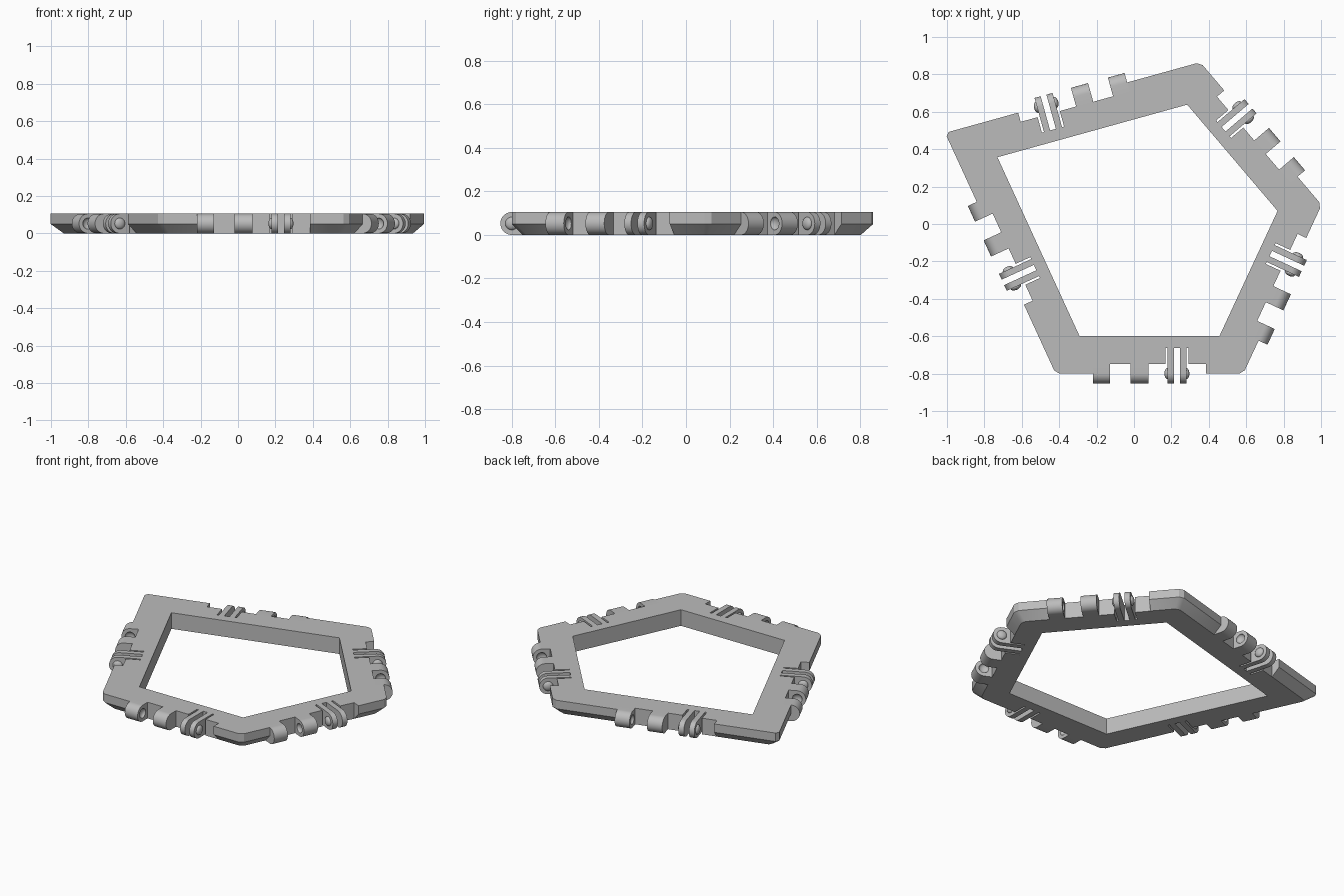
import bpy, bmesh, math
from mathutils import Matrix, Vector

if "Cube" in bpy.data.objects:
    bpy.data.objects.remove(bpy.data.objects["Cube"])

H = 0.105            # frame thickness
R = H / 2            # knuckle radius
NOTCH = 0.051        # depth of the hinge recess
CLIP = 0.147         # clip centre along each edge
CORNERS = [Vector(p) for p in ((-0.419, -0.80), (0.584, -0.80), (1.003, 0.102),
                               (0.354, 0.865), (-1.01, 0.487))]

grey = bpy.data.materials.new("plain grey")
grey.use_nodes = True
grey.diffuse_color = (0.5, 0.5, 0.5, 1)
grey.node_tree.nodes["Principled BSDF"].inputs["Base Color"].default_value = grey.diffuse_color


def finish(bm, name):
    bmesh.ops.recalc_face_normals(bm, faces=bm.faces)
    mesh = bpy.data.meshes.new(name)
    bm.to_mesh(mesh)
    bm.free()
    mesh.materials.append(grey)
    obj = bpy.data.objects.new(name, mesh)
    bpy.context.collection.objects.link(obj)
    return obj


def activate(obj):
    bpy.ops.object.select_all(action='DESELECT')
    obj.select_set(True)
    bpy.context.view_layer.objects.active = obj


def cut(obj, cutter):
    cutter.hide_render = True
    mod = obj.modifiers.new("cut", 'BOOLEAN')
    mod.operation, mod.solver, mod.object = 'DIFFERENCE', 'EXACT', cutter
    activate(obj)
    bpy.ops.object.modifier_apply(modifier=mod.name)
    bpy.data.objects.remove(cutter)


def smooth(obj):
    activate(obj)
    bpy.ops.object.shade_smooth_by_angle(angle=math.radians(30))


def offset(points, d):
    """Move every side of the polygon inward by d."""
    out = []
    for i, p in enumerate(points):
        a = (p - points[i - 1]).normalized()
        b = (points[(i + 1) % len(points)] - p).normalized()
        out.append(p + (b - a) * d / (a.x * b.y - a.y * b.x))
    return out


def clip_corners(points, d):
    out = []
    for i, p in enumerate(points):
        for q in (points[i - 1], points[(i + 1) % len(points)]):
            out.append(p + (q - p).normalized() * d)
    return out


def solid(name, loops):
    """Stack outlines, given as (points, z), into a closed solid."""
    bm = bmesh.new()
    rings = [[bm.verts.new((p.x, p.y, z)) for p in pts] for pts, z in loops]
    for low, high in zip(rings, rings[1:]):
        for i in range(len(low)):
            bm.faces.new((low[i - 1], low[i], high[i], high[i - 1]))
    bm.faces.new(rings[0])
    bm.faces.new(rings[-1])
    return finish(bm, name)


# One placement per side: x along the edge, y inward, z up
edges = []
for i, p in enumerate(CORNERS):
    q = CORNERS[(i + 1) % len(CORNERS)]
    d = q - p
    mid = (p + q) / 2
    edges.append(Matrix.Translation((mid.x, mid.y, 0)) @ Matrix.Rotation(math.atan2(d.y, d.x), 4, 'Z'))


def cutter_boxes(name, spans, depth):
    bm = bmesh.new()
    for m in edges:
        for a, b in spans:
            t = Matrix.Translation(((a + b) / 2, depth / 2 - 0.05, R))
            s = Matrix.Diagonal((b - a, depth + 0.1, 0.3, 1))
            bmesh.ops.create_cube(bm, size=1, matrix=m @ t @ s)
    return finish(bm, name)


# Frame with an undercut rim, a pentagonal opening, and hinge recesses and slots
rim = clip_corners(CORNERS, 0.02)
foot = clip_corners(offset(CORNERS, 0.05), 0.02)
frame = solid("frame", [(foot, 0), (rim, 0.05), (rim, H)])
inner = offset(CORNERS, 0.2)
cut(frame, solid("opening_cutter", [(inner, -0.1), (inner, 0.2)]))
cut(frame, cutter_boxes("recess_cutter", [(-0.3025, 0.3025)], NOTCH))
cut(frame, cutter_boxes("slot_cutter", [(CLIP - 0.0615, CLIP - 0.05), (CLIP - 0.016, CLIP + 0.016),
                                        (CLIP + 0.05, CLIP + 0.0615)], 0.137))
smooth(frame)


def lug(name, m, a, b):
    """Rounded hinge tab from a to b along the edge."""
    n = 20
    angles = [-math.pi / 2 + math.pi * k / n for k in range(n + 1)]
    profile = [(NOTCH, 0)] + [(-R * math.cos(t), R + R * math.sin(t)) for t in angles] + [(NOTCH, H)]
    bm = bmesh.new()
    face = bm.faces.new([bm.verts.new((a, y, z)) for y, z in profile])
    ext = bmesh.ops.extrude_face_region(bm, geom=[face])
    moved = [v for v in ext["geom"] if isinstance(v, bmesh.types.BMVert)]
    bmesh.ops.translate(bm, verts=moved, vec=(b - a, 0, 0))
    bm.transform(m)
    return finish(bm, name)


def button(name, m, x, height):
    """Flattened ball on the hinge axis."""
    bm = bmesh.new()
    shape = Matrix.Translation((x, 0, R)) @ Matrix.Diagonal((height, 0.03, 0.03, 1))
    turn = Matrix.Rotation(math.pi / 2, 4, 'Y')
    bmesh.ops.create_uvsphere(bm, u_segments=20, v_segments=12, radius=1, matrix=m @ shape @ turn)
    return finish(bm, name)


# Hinge parts on each side
for i, m in enumerate(edges, 1):
    # Two dimpled knuckles facing each other
    for label, a, b, dimple in (("outer", -0.3025, -0.21, -0.21), ("inner", -0.10, -0.005, -0.10)):
        knuckle = lug(f"{label}_knuckle_{i}", m, a, b)
        cut(knuckle, button("dimple_cutter", m, dimple, 0.018))
        smooth(knuckle)
    # Pair of spring fingers with a snap button on each outside face
    for label, side in (("first", -1), ("second", 1)):
        a, b = sorted((CLIP + side * 0.016, CLIP + side * 0.05))
        smooth(lug(f"{label}_clip_finger_{i}", m, a, b))
        smooth(button(f"{label}_snap_button_{i}", m, CLIP + side * 0.05, 0.017))
